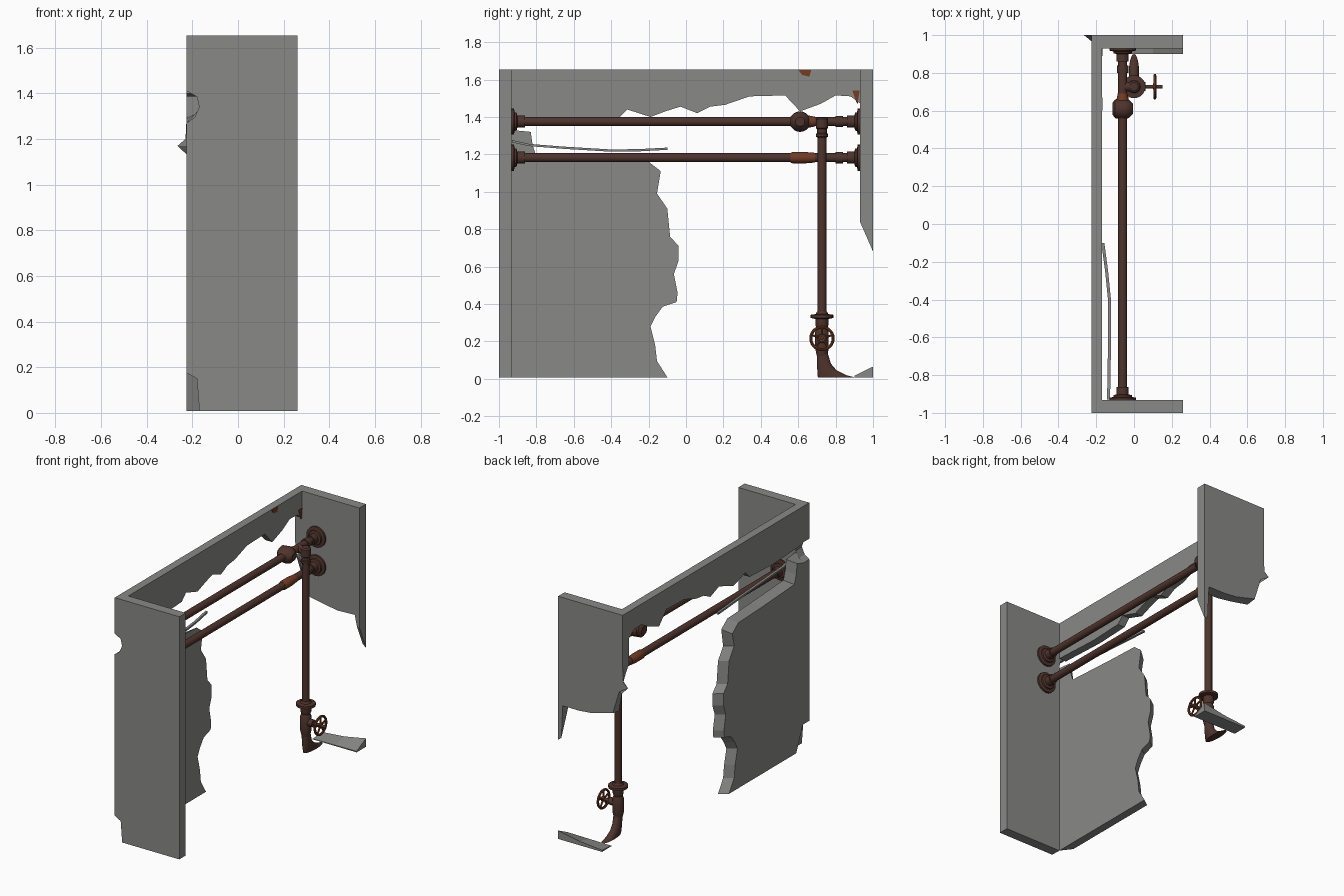
import bpy, bmesh, math
from mathutils import Vector

if "Cube" in bpy.data.objects:
    bpy.data.objects.remove(bpy.data.objects["Cube"])


def material(name, rgb):
    m = bpy.data.materials.new(name)
    m.diffuse_color = (*rgb, 1)
    m.use_nodes = True
    m.node_tree.nodes["Principled BSDF"].inputs["Base Color"].default_value = m.diffuse_color
    return m


CONCRETE = material("grey concrete", (0.25, 0.25, 0.245))
PIPE = material("dark brown iron", (0.078, 0.034, 0.026))
RUST = material("red rust", (0.17, 0.045, 0.018))


def finish(bm, name, mat, smooth=False):
    bmesh.ops.recalc_face_normals(bm, faces=bm.faces)
    me = bpy.data.meshes.new(name)
    bm.to_mesh(me)
    bm.free()
    me.materials.append(mat)
    ob = bpy.data.objects.new(name, me)
    bpy.context.collection.objects.link(ob)
    if smooth:
        bpy.context.view_layer.objects.active = ob
        ob.select_set(True)
        bpy.ops.object.shade_smooth_by_angle(angle=math.radians(35))
        ob.select_set(False)
    return ob


def loft(name, rings, mat, smooth=False):
    """Skin a list of equal closed rings and cap both ends."""
    bm = bmesh.new()
    vs = [[bm.verts.new(p) for p in r] for r in rings]
    n = len(vs[0])
    for a, b in zip(vs, vs[1:]):
        for i in range(n):
            bm.faces.new((a[i], a[(i + 1) % n], b[(i + 1) % n], b[i]))
    bm.faces.new(vs[0][::-1])
    bm.faces.new(vs[-1])
    return finish(bm, name, mat, smooth)


def turned(name, origin, axis, profile, mat, n=20):
    """Turned part: profile is (distance along axis, radius)."""
    o, d = Vector(origin), Vector(axis)
    q = Vector((0, 0, 1)).rotation_difference(d)
    rings = [[o + d * t + q @ Vector((r * math.cos(i * math.tau / n),
                                      r * math.sin(i * math.tau / n), 0))
              for i in range(n)] for t, r in profile]
    return loft(name, rings, mat, True)


X, Y, Z = (1, 0, 0), (0, 1, 0), (0, 0, 1)
BOT, TOP = 0.008, 1.654
XO, XI = -0.225, -0.17      # outer and inner side of the long wall


# ---- broken concrete walls ----
def wall_x(name, inner, outer, mat=CONCRETE, xi=XI, xo=XO):
    loft(name, [[(xi, y, z) for y, z in inner], [(xo, y, z) for y, z in outer]], mat)


def wall_y(name, near, far, y0, y1):
    loft(name, [[(x, y0, z) for x, z in near], [(x, y1, z) for x, z in far]], CONCRETE)


# front wall with chipped corner
front = [(0.26, BOT), (0.26, TOP), (XO, TOP), (XO, 1.41), (-0.18, 1.385), (-0.17, 1.34),
         (-0.19, 1.295), (XO, 1.27), (XO, 0.175), (-0.18, 0.15), (-0.17, 0.02), (-0.17, BOT)]
wall_y("front_wall", front, front, -1.0, -0.932)

# lower long wall, its break bevelled towards the outside
lower = [(-0.932, BOT), (-0.10, BOT), (-0.155, 0.095), (-0.165, 0.18), (-0.19, 0.28), (-0.165, 0.33),
         (-0.125, 0.385), (-0.05, 0.41), (-0.045, 0.46), (-0.065, 0.56), (-0.04, 0.63),
         (-0.04, 0.71), (-0.085, 0.76), (-0.10, 0.91), (-0.155, 0.99), (-0.135, 1.11),
         (-0.20, 1.16), (-0.45, 1.17), (-0.80, 1.19), (-0.82, 1.25), (-0.83, 1.32), (-0.932, 1.33),
         (-0.932, 0.17)]
lower_out = [(-0.86, BOT)] + [(y - 0.04, z - (0.03 if z > 1.1 else 0)) for y, z in lower[1:-2]]
lower_out += [(-0.934, 1.27), (-0.934, 0.18)]
wall_x("lower_side_wall", lower, lower_out)

# upper long wall with ragged lower edge
upper = [(-0.934, TOP), (-0.934, 1.40), (-0.6, 1.385), (-0.36, 1.395), (-0.315, 1.44), (-0.19, 1.40),
         (-0.11, 1.43), (-0.03, 1.455), (0.06, 1.42), (0.13, 1.455), (0.21, 1.465), (0.34, 1.51),
         (0.53, 1.515), (0.61, 1.43), (0.72, 1.47), (0.80, 1.515), (0.88, 1.51), (0.934, 1.47),
         (0.934, TOP)]
wall_x("upper_side_wall", upper, upper)

# back wall: ragged base, long shard on one edge, spike on the other
back = [(XO, TOP), (0.26, TOP), (0.26, 0.84), (0.24, 0.85), (0.225, 0.92), (0.10, 0.915),
        (0.0, 0.93), (-0.15, 0.96), (-0.17, 1.08), (-0.18, 1.17), (-0.20, 1.23), (XO, 1.30)]
back_out = [(XO, TOP), (0.26, TOP), (0.26, 0.68), (0.235, 0.70), (0.225, 0.92), (0.10, 0.92),
            (0.0, 0.93), (-0.15, 0.97), (-0.20, 1.13), (-0.265, 1.17), (-0.23, 1.20), (XO, 1.30)]
wall_y("back_wall", back, back_out, 0.93, 1.0)

# remnant of the back wall on the floor
wall_y("floor_shard", [(-0.07, BOT), (0.26, BOT), (0.26, 0.016), (0.1, 0.014), (-0.07, 0.012)],
       [(-0.07, BOT), (0.26, BOT), (0.26, 0.065), (0.1, 0.035), (-0.07, 0.02)], 0.90, 1.0)

# loose strip peeled along the top of the lower wall
strip = [(-0.135, -0.93, 1.27), (-0.133, -0.84, 1.25), (-0.13, -0.65, 1.235), (-0.13, -0.40, 1.22),
         (-0.145, -0.25, 1.222), (-0.165, -0.10, 1.23)]
loft("peeled_strip", [[(x + a, y, z + b) for a, b in ((-.008, -.006), (.008, -.006), (.008, .006), (-.008, .006))]
                      for x, y, z in strip], CONCRETE)

# rust stains on the inner wall
for k, (y0, y1, z0, z1) in enumerate([(0.60, 0.67, 1.615, 1.652), (0.89, 0.928, 1.47, 1.54)]):
    q = [(y0, z1), (y0 + 0.02, z0 + 0.01), (y1 - 0.01, z0), (y1, z1)]
    wall_x(f"rust_stain_{k + 1}", q, q, RUST, XI + 0.003, XI - 0.002)

# ---- horizontal pipes ----
PX = -0.06
for label, z, coupling in (("upper", 1.375, 0.036), ("lower", 1.182, 0.03)):
    turned(label + "_pipe", (PX, -0.935, z), Y, [(0, 0.024), (1.87, 0.024)], PIPE)
    for end, y, s in (("front", -0.932, 1), ("back", 0.93, -1)):
        turned(f"{label}_{end}_flange", (PX, y, z), (0, s, 0),
               [(0, 0.07), (0.012, 0.07), (0.016, 0.05), (0.026, 0.048), (0.03, 0.032), (0.07, 0.032)], PIPE)
    turned(label + "_coupling", (PX, 0.56, z), Y,
           [(0, 0.026), (0.01, coupling), (0.08, coupling), (0.13, 0.026)], RUST)
    turned(label + "_collar", (PX, 0.80, z), Y, [(0, 0.03), (0.04, 0.03)], PIPE)
turned("upper_valve_body", (-0.115, 0.61, 1.375), X,
       [(0, 0.03), (0.015, 0.05), (0.06, 0.055), (0.085, 0.05), (0.11, 0.025)], PIPE)

# ---- vertical pipe with valve ----
VY = 0.727
turned("vertical_pipe", (0, VY, 0.12), Z, [(0, 0.024), (1.26, 0.024)], PIPE)
turned("top_tee", (0, VY, 1.29), Z,
       [(0, 0.026), (0.004, 0.031), (0.02, 0.031), (0.024, 0.026), (0.045, 0.026),
        (0.05, 0.032), (0.10, 0.032), (0.108, 0.022)], PIPE)
turned("tee_branch", (PX, VY, 1.372), X, [(0, 0.026), (0.06, 0.026)], PIPE)
turned("valve_body", (0, VY, 0.12), Z,
       [(0, 0.027), (0.04, 0.036), (0.13, 0.036), (0.15, 0.028), (0.165, 0.034),
        (0.20, 0.034), (0.205, 0.061), (0.222, 0.061), (0.226, 0.034), (0.24, 0.027)], PIPE)

# bend at the foot, cut off at floor level
foot = []
for z, y0, y1 in ((BOT, 0.705, 0.90), (0.02, 0.703, 0.855), (0.045, 0.702, 0.805), (0.08, 0.70, 0.775), (0.14, 0.70, 0.757)):
    foot.append([(0.027 * math.cos(i * math.tau / 20),
                  (y0 + y1) / 2 + (y1 - y0) / 2 * math.sin(i * math.tau / 20), z) for i in range(20)])
loft("pipe_foot", foot, PIPE, True)

# hand wheel
WZ, WX = 0.216, 0.11
turned("valve_stem", (0, VY, WZ), X, [(0, 0.026), (0.06, 0.024), (0.062, 0.01), (0.15, 0.01)], PIPE)
bpy.ops.mesh.primitive_torus_add(location=(WX, VY, WZ), rotation=(0, math.pi / 2, 0), major_radius=0.06,
                                 minor_radius=0.008, major_segments=28, minor_segments=8)
rim = bpy.context.object
rim.name = "wheel_rim"
rim.data.materials.append(RUST)
bpy.ops.object.shade_smooth_by_angle()
rim.select_set(False)
turned("wheel_hub", (WX - 0.01, VY, WZ), X, [(0, 0.016), (0.02, 0.016)], RUST)
for k in range(5):
    a = math.pi / 2 + k * math.tau / 5
    turned(f"wheel_spoke_{k + 1}", (WX, VY, WZ), (0, math.cos(a), math.sin(a)),
           [(0, 0.006), (0.06, 0.006)], RUST, 8)
